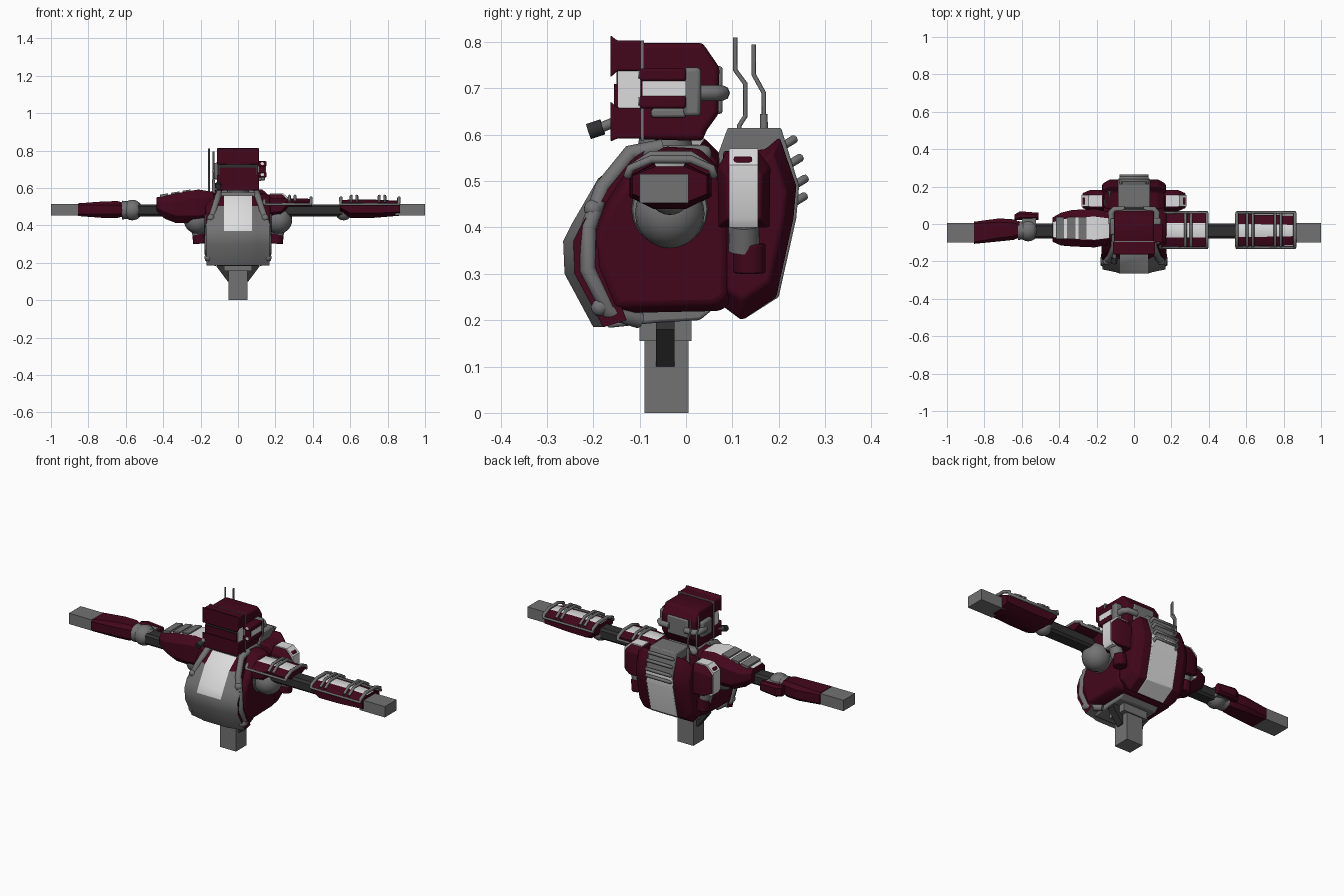
import bpy, bmesh, math
from mathutils import Vector

if "Cube" in bpy.data.objects:
    bpy.data.objects.remove(bpy.data.objects["Cube"])

def mat(name, c):
    m = bpy.data.materials.new(name)
    m.diffuse_color = (*c, 1)
    m.use_nodes = True
    m.node_tree.nodes["Principled BSDF"].inputs["Base Color"].default_value = m.diffuse_color
    return m

MATS = [mat("maroon", (0.055, 0.002, 0.011)), mat("grey", (0.17, 0.17, 0.17)),
        mat("white", (0.72, 0.72, 0.72)), mat("dark", (0.03, 0.03, 0.03))]
MAROON, GREY, WHITE, DARK = range(4)

def finish(name, bm, color, bevel=0, smooth=True):
    """color is an index or a rule(normal, centre) -> index"""
    bmesh.ops.recalc_face_normals(bm, faces=bm.faces)
    for f in bm.faces:
        f.material_index = color(f.normal, f.calc_center_median()) if callable(color) else color
    me = bpy.data.meshes.new(name)
    bm.to_mesh(me)
    bm.free()
    for m in MATS:
        me.materials.append(m)
    ob = bpy.data.objects.new(name, me)
    bpy.context.collection.objects.link(ob)
    if bevel:
        b = ob.modifiers.new("bevel", 'BEVEL')
        b.width, b.segments, b.limit_method, b.angle_limit = bevel, 2, 'ANGLE', 0.5
    if smooth:
        bpy.ops.object.select_all(action='DESELECT')
        ob.select_set(True)
        bpy.context.view_layer.objects.active = ob
        bpy.ops.object.shade_smooth_by_angle(angle=math.radians(35))
    return ob

def loft(name, sections, color, bevel=0):
    bm = bmesh.new()
    rows = [[bm.verts.new(p) for p in s] for s in sections]
    n = len(rows[0])
    for a, b in zip(rows, rows[1:]):
        for i in range(n):
            j = (i + 1) % n
            bm.faces.new((a[i], a[j], b[j], b[i]))
    bm.faces.new(rows[0])
    bm.faces.new(rows[-1])
    return finish(name, bm, color, bevel)

def box(name, x, y, z, color, bevel=0):
    return loft(name, [[(X, y[0], z[0]), (X, y[1], z[0]), (X, y[1], z[1]), (X, y[0], z[1])] for X in x],
                color, bevel)

def prism(name, prof, secs, color, bevel=0, c=(0, 0.38)):
    """yz profile lofted along x; secs = (x, scale about c)"""
    return loft(name, [[(x, c[0] + (y - c[0]) * s, c[1] + (z - c[1]) * s) for y, z in prof]
                       for x, s in secs], color, bevel)

def octo(x, y0, y1, z0, z1, c, d=None):
    d = c if d is None else d
    return [(x, y0 + c, z0), (x, y1 - c, z0), (x, y1, z0 + d), (x, y1, z1 - d),
            (x, y1 - c, z1), (x, y0 + c, z1), (x, y0, z1 - d), (x, y0, z0 + d)]

def cyl(name, p0, p1, r0, r1, color, n=20, bevel=0):
    a, b = Vector(p0), Vector(p1)
    bm = bmesh.new()
    bmesh.ops.create_cone(bm, cap_ends=True, segments=n, radius1=r0, radius2=r1, depth=(b - a).length)
    bmesh.ops.transform(bm, verts=bm.verts, matrix=(b - a).to_track_quat('Z', 'Y').to_matrix().to_4x4())
    bmesh.ops.translate(bm, verts=bm.verts, vec=(a + b) / 2)
    return finish(name, bm, color, bevel)

def ball(name, p, r, color, s=(1, 1, 1)):
    bm = bmesh.new()
    bmesh.ops.create_uvsphere(bm, u_segments=20, v_segments=12, radius=r)
    bmesh.ops.scale(bm, verts=bm.verts, vec=s)
    bmesh.ops.translate(bm, verts=bm.verts, vec=p)
    return finish(name, bm, color)

def tube(name, pts, r, color, cyclic=False):
    cu = bpy.data.curves.new(name, 'CURVE')
    cu.dimensions, cu.bevel_depth, cu.bevel_resolution, cu.use_fill_caps = '3D', r, 2, True
    sp = cu.splines.new('POLY')
    sp.points.add(len(pts) - 1)
    for q, p in zip(sp.points, pts):
        q.co = (*p, 1)
    sp.use_cyclic_u = cyclic
    cu.materials.append(MATS[color])
    ob = bpy.data.objects.new(name, cu)
    bpy.context.collection.objects.link(ob)
    bpy.ops.object.select_all(action='DESELECT')
    ob.select_set(True)
    bpy.context.view_layer.objects.active = ob
    bpy.ops.object.convert(target='MESH')

# Pelvis and waist
box("pelvis_block", (-.05, .05), (-.09, .005), (0, .16), GREY)
box("waist_block", (-.075, .075), (-.1, .012), (.155, .2), GREY)
loft("torso_underside", [[(x, -.17, .183), (x, -.06, .195), (x, .03, .2), (x, .06, .225), (x, -.17, .24)]
                         for x in (-.115, .115)], GREY, .006)

# Torso shell
prism("torso", [(-.16, .215), (-.2, .31), (-.205, .39), (-.17, .46), (-.11, .545), (-.05, .575), (.03, .57),
                (.07, .53), (.1, .45), (.1, .24), (.075, .22)],
      [(-.175, .9), (-.14, 1), (.14, 1), (.175, .9)], MAROON, .01, (-.05, .37))

# Chest plate: white over grey at the centre, grey lower flanks, maroon above
def chest_rule(n, c):
    if abs(n.x) > .9:
        return MAROON
    if abs(c.x) < .05:
        return WHITE if c.z > .36 and n.y < 0 else GREY
    return MAROON if c.z > .46 else GREY
plate = [(-.2, .185), (-.262, .3), (-.265, .37), (-.245, .41), (-.19, .505), (-.11, .567),
         (-.1, .54), (-.16, .46), (-.19, .38), (-.19, .31), (-.15, .2)]
def chest_section(x, back, narrow):
    return [((x * narrow if z > .45 else x), y + back * (y < -.1), z) for y, z in plate]
loft("chest_plate", [chest_section(-.168, .022, .72), chest_section(-.1, .008, .9), chest_section(-.076, 0, 1),
                     chest_section(.076, 0, 1), chest_section(.1, .008, .9), chest_section(.168, .022, .72)],
     chest_rule)
box("collar", (-.1, .1), (-.12, .055), (.54, .578), GREY, .015)
cyl("neck", (0, -.045, .56), (0, -.045, .605), .06, .055, GREY)

# Backpack: maroon shell, grey top block, white spine
prism("backpack", [(.08, .23), (.12, .2), (.195, .25), (.232, .42), (.238, .49), (.202, .595), (.17, .568), (.08, .565)],
      [(-.17, .8), (-.13, 1), (.13, 1), (.17, .8)], MAROON, .006, (.12, .42))
def spine_rule(n, c):
    return WHITE if n.y > .3 and c.z < .53 else GREY if n.z > -.1 else MAROON
prism("backpack_spine", [(.09, .235), (.125, .202), (.2, .25), (.238, .42), (.244, .49), (.205, .615), (.09, .615),
                         (.07, .56)], [(-.085, 1), (.085, 1)], spine_rule, .004)
for i, (y, z) in enumerate([(.213, .578), (.226, .538), (.237, .493), (.235, .455)]):
    o = (y + .021, z + .013)
    tube(f"backpack_bar_{i}", [(-.07, y - .01, z - .006), (-.07, *o), (.07, *o), (.07, y - .01, z - .006)],
         .009, GREY)

# Antennas
tube("antenna_front", [(-.155, .115, .53), (-.155, .115, .62), (-.155, .128, .64), (-.155, .128, .71),
                       (-.155, .106, .74), (-.155, .106, .81)], .005, GREY)
tube("antenna_back", [(-.13, .168, .55), (-.13, .168, .69), (-.13, .146, .73), (-.13, .146, .795)], .005, GREY)
cyl("antenna_base", (-.13, .168, .55), (-.13, .168, .645), .01, .008, GREY, 12)

for s, side in ((-1, "right"), (1, "left")):
    # Chest pipes, clamps and waist braces
    tube(side + "_chest_band", [(s*.1, -.05, .573), (s*.105, -.12, .56), (s*.128, -.18, .485), (s*.158, -.21, .4),
         (s*.163, -.212, .31), (s*.16, -.17, .22), (s*.12, -.1, .2)], .018, GREY)
    ball(side + "_upper_clamp", (s*.145, -.2, .44), .02, GREY)
    ball(side + "_lower_clamp", (s*.16, -.185, .228), .02, GREY)
    loft(side + "_waist_brace", [[(s*.04, y, .1), (s*.055, y, .1), (s*.115, y, .18), (s*.1, y, .225),
         (s*.04, y, .225)] for y in (-.065, -.025)], DARK)
    # Side pods on the backpack
    pod = lambda x, c: [(x, .07 + c, .40 + c), (x, .18 - c, .40 + c), (x, .182 - c, .53 - c),
                        (x, .155 - c, .565 - c), (x, .09 + c, .565 - c), (x, .068 + c, .53 - c)]
    loft(side + "_pod", [pod(s*.16, 0), pod(s*.235, 0), pod(s*.276, .018)], MAROON, .004)
    loft(side + "_pod_stripe", [[(s*x, y, z) for x, z in ((.17, .4), (.27, .4), (.282, .42), (.282, .535), (.243, .57),
         (.17, .57))] for y in (.093, .155)], WHITE)
    cyl(side + "_pod_joint", (s*.21, .125, .35), (s*.225, .125, .405), .033, .034, GREY)
    cyl(side + "_pod_nozzle", (s*.205, .137, .302), (s*.21, .137, .365), .035, .035, MAROON, 20, .004)
    # Shoulder joints, upper arms and hands
    ball(side + "_shoulder_ball", (s*.215, -.035, .43), .075, GREY)
    cyl(side + "_shoulder_socket", (s*.15, -.035, .44), (s*.18, -.035, .44), .095, .08, GREY)
    loft(side + "_upper_arm", [octo(s*x, -.078, .002, .448, .512, .012) for x in (.2, .62)], DARK)
    box(side + "_hand", (s*.84, s*1), (-.1, .005), (.453, .515), GREY)
    # Head ear pipes
    tube(side + "_ear_pipe", [(s*.12, 0, .69), (s*.122, .06, .69), (s*.105, .078, .69), (s*.05, .078, .69)],
         .017, GREY)

# Head: shell, brow and jaw plates around a white visor block
shell = [(-.1, .59), (.035, .587), (.045, .61), (.07, .645), (.072, .745), (.045, .785), (.035, .798), (-.1, .798)]
prism("head_shell", shell, [(-.108, .94), (-.098, 1), (.098, 1), (.108, .94)], MAROON, .006, (-.02, .69))
box("visor_block", (-.102, .102), (-.147, -.09), (.64, .75), WHITE)
def face_plate(name, za, zb, zc, zd):
    # za outer edge, zb inner edge at the front, zc inner edge at the back
    prism(name, [(-.163, za), (-.163, zb), (-.147, zc), (-.095, zc), (-.095, zd), (-.148, zd)],
          [(-.112, 1), (.112, 1)], MAROON, .004, (0, .7))
face_plate("brow_plate", .815, .724, .738, .803)
face_plate("jaw_plate", .585, .672, .658, .592)
box("visor_centre", (-.1, .1), (-.155, -.14), (.65, .71), MAROON)
box("visor_slit", (-.1, .1), (-.15, -.14), (.71, .74), DARK)
box("head_seam", (-.113, .113), (-.097, -.091), (.587, .803), GREY)
box("head_back_panel", (-.065, .065), (.05, .079), (.645, .748), GREY, .006)
cyl("cheek_tube", (-.1, -.11, .645), (-.105, -.185, .615), .011, .011, GREY, 14)
cyl("cheek_tube_tip", (-.105, -.18, .617), (-.107, -.21, .607), .017, .017, DARK, 14)

# Ear device on one side, small cap on the other
box("ear_device_top", (.1, .153), (-.1, 0), (.716, .743), MAROON, .005)
box("ear_device_mid", (.1, .15), (-.094, 0), (.684, .716), WHITE)
box("ear_device_front", (.1, .148), (-.097, -.09), (.684, .716), MAROON)
box("ear_device_bottom", (.1, .153), (-.1, 0), (.657, .684), MAROON, .005)
for z in (.73, .672):
    cyl("ear_lens", (.13, -.104, z), (.13, -.09, z), .009, .009, WHITE, 12)
box("ear_bracket", (.1, .145), (-.005, .032), (.64, .745), GREY, .008)
box("ear_bracket_foot", (.1, .125), (-.075, .0), (.637, .657), GREY, .006)
box("ear_cap", (-.128, -.1), (-.06, .03), (.645, .735), GREY, .01)

# Right arm: heavy pauldron with slats, elbow, tapered forearm
top_white = lambda n, c: WHITE if n.z > .93 else MAROON
loft("pauldron", [octo(-.13, -.11, .065, .44, .578, .035), octo(-.21, -.125, .08, .412, .592, .04),
                  octo(-.33, -.12, .075, .412, .572, .04), octo(-.39, -.115, .06, .435, .56, .038),
                  octo(-.435, -.095, .035, .47, .55, .025)], top_white, .003)
for i, x in enumerate((-.395, -.335, -.275)):
    loft(f"pauldron_slat_{i}", [[(x + d, y, .571 + .17 * (x + d + .33) + h) for y, h in
         ((-.08, -.006), (.037, -.006), (.037, .008), (-.08, .008))] for d in (-.022, .022)], GREY)
ball("elbow", (-.565, -.035, .482), .055, GREY, (1, 1.05, 1))
cyl("elbow_cuff", (-.53, -.035, .482), (-.62, -.035, .482), .043, .05, GREY, 16)
loft("elbow_pad", [octo(-.64, .018, .05, .455, .512, .01), octo(-.61, .022, .068, .45, .516, .012),
                   octo(-.51, .022, .06, .455, .512, .012)], MAROON)
box("elbow_pad_mount", (-.6, -.525), (-.01, .045), (.458, .51), GREY)
loft("forearm", [octo(-.6, -.068, .005, .452, .518, .015), octo(-.645, -.085, .025, .44, .53, .02),
                 octo(-.72, -.093, .03, .44, .528, .02), octo(-.855, -.106, .012, .45, .518, .01)], MAROON)

# Left arm: framed plates with cross bars
loft("shoulder_plate", [octo(.12, -.122, .055, .43, .545, .05, .03), octo(.23, -.122, .055, .445, .545, .05, .03),
                        octo(.27, -.122, .055, .498, .545, .05, .018), octo(.395, -.122, .055, .5, .542, .05, .018)],
     lambda n, c: WHITE if n.z > .97 else MAROON)
loft("forearm_plate", [octo(.545, -.12, .05, .475, .535, .05, .022), octo(.6, -.12, .05, .44, .538, .05, .025),
                       octo(.72, -.118, .048, .44, .538, .05, .025), octo(.865, -.115, .045, .452, .532, .05, .02)],
     lambda n, c: WHITE if n.z > .97 else MAROON)
ball("left_elbow", (.565, -.035, .472), .045, GREY)

def arch(x, h):
    return [(x, -.126, .512), (x, -.12, .528), (x, -.075, h), (x, .01, h), (x, .055, .528), (x, .06, .512)]
def plate_frame(name, x0, x1, bars):
    a, b = arch(x0, .547), arch(x1, .547)
    tube(name, a + b[::-1], .009, GREY, True)
    for x in bars:
        tube(name + "_bar", arch(x, .557)[1:-1], .008, GREY)
plate_frame("shoulder_frame", .14, .39, (.275, .305))
plate_frame("forearm_frame", .55, .86, (.605, .635, .755, .785))
